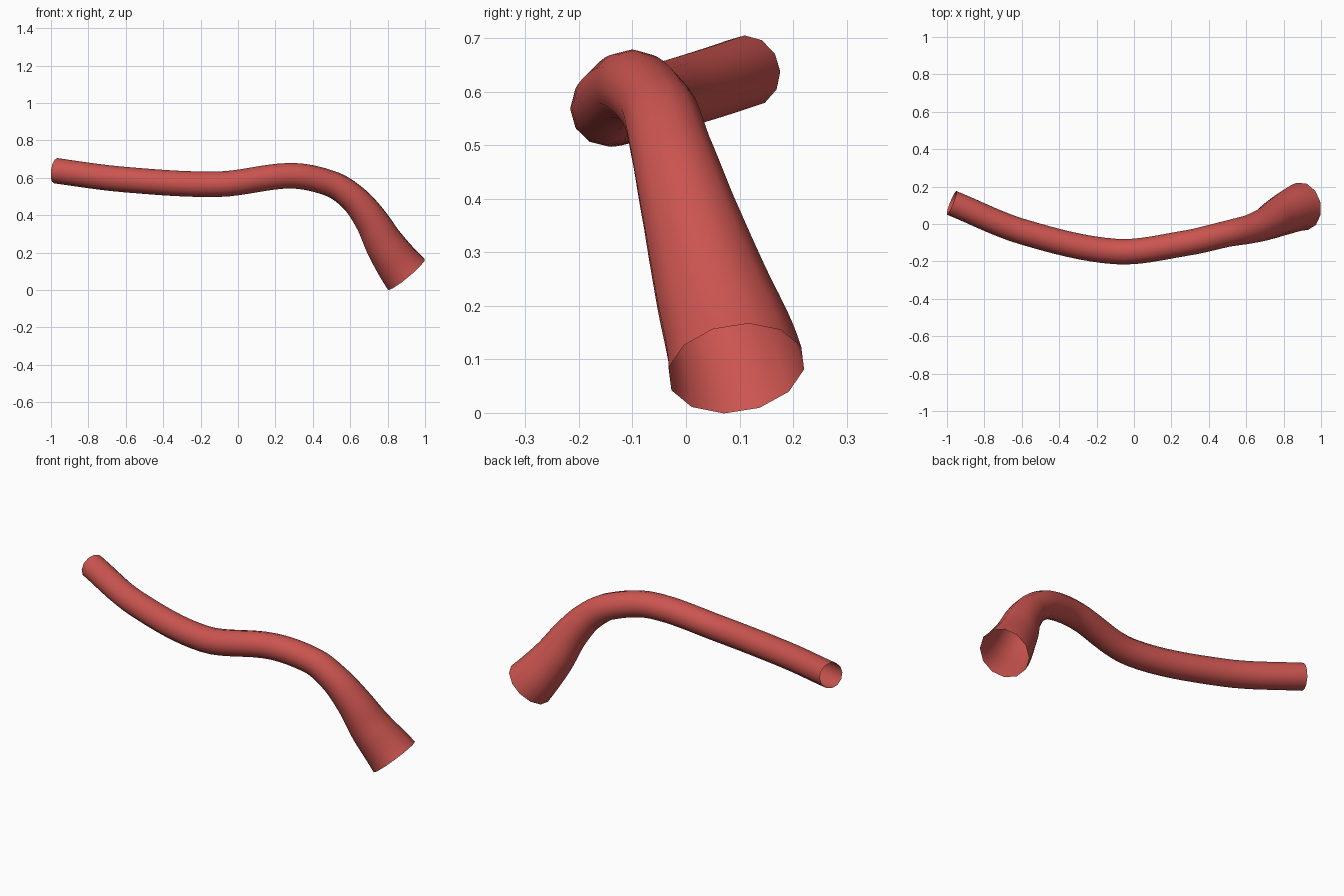
import bpy
from mathutils import Vector

if "Cube" in bpy.data.objects:
    bpy.data.objects.remove(bpy.data.objects["Cube"])

red = bpy.data.materials.new("soft_red")
red.diffuse_color = (0.60, 0.09, 0.08, 1)
red.use_nodes = True
red.node_tree.nodes["Principled BSDF"].inputs["Base Color"].default_value = red.diffuse_color

# Centreline stations: x, y, z, radius
path = [
    (-0.975, 0.113, 0.638, 0.068),
    (-0.60, -0.040, 0.590, 0.068),
    (-0.10, -0.147, 0.566, 0.068),
    (0.28, -0.102, 0.611, 0.068),
    (0.50, -0.052, 0.567, 0.070),
    (0.62, -0.027, 0.487, 0.077),
    (0.71, 0.005, 0.375, 0.090),
    (0.79, 0.047, 0.235, 0.109),
    (0.90, 0.094, 0.083, 0.130),
]

# Open twelve-sided tube swept along a smooth curve
curve = bpy.data.curves.new("flared_tube", 'CURVE')
curve.dimensions = '3D'
curve.resolution_u = 8
curve.bevel_depth = 1.0
curve.bevel_resolution = 4
curve.use_fill_caps = False
spline = curve.splines.new('BEZIER')
spline.bezier_points.add(len(path) - 1)
pts = [Vector(p[:3]) for p in path]
n = len(pts)

# End directions set the tilt of the two open rims
start_dir = Vector((0.92, -0.37, -0.13)).normalized()
end_dir = Vector((0.63, 0.135, -0.76)).normalized()
for i, bp in enumerate(spline.bezier_points):
    prev, nxt = pts[max(i - 1, 0)], pts[min(i + 1, n - 1)]
    d = start_dir if i == 0 else end_dir if i == n - 1 else (nxt - prev).normalized()
    bp.handle_left_type = bp.handle_right_type = 'FREE'
    bp.co = pts[i]
    bp.handle_left = pts[i] - d * (pts[i] - prev).length / 3
    bp.handle_right = pts[i] + d * (nxt - pts[i]).length / 3
    if i == 0:
        bp.handle_left = pts[i] - d * 0.1
    if i == n - 1:
        bp.handle_right = pts[i] + d * 0.1
    bp.radius = path[i][3]

curve.materials.append(red)
tube = bpy.data.objects.new("flared_tube", curve)
bpy.context.collection.objects.link(tube)

# Turn into a smooth mesh
bpy.context.view_layer.objects.active = tube
tube.select_set(True)
bpy.ops.object.convert(target='MESH')
bpy.ops.object.shade_smooth()
